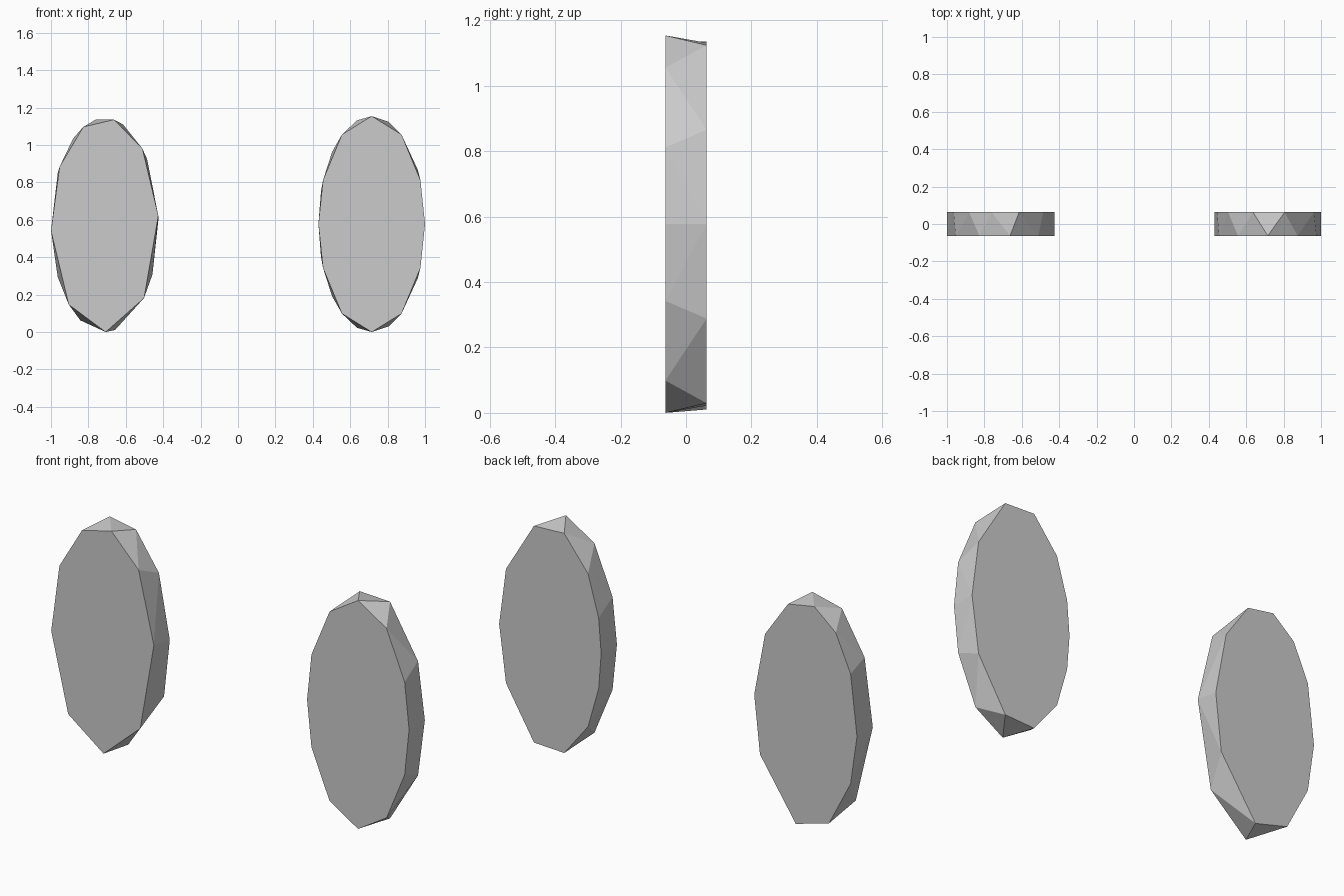
import bpy, bmesh
from math import sin, cos, radians

if "Cube" in bpy.data.objects:
    bpy.data.objects.remove(bpy.data.objects["Cube"])

HALF_DEPTH = 0.063


def faceted_pad(name, centre, radii, front_angles, back_angles):
    """Oval pad: two flat elliptical outlines joined by a triangulated rim."""
    bm = bmesh.new()
    for y, angles in ((-HALF_DEPTH, front_angles), (HALF_DEPTH, back_angles)):
        for a in map(radians, angles):
            bm.verts.new((centre[0] + radii[0] * cos(a), y,
                          centre[1] + radii[1] * sin(a)))
    bmesh.ops.convex_hull(bm, input=bm.verts[:])
    # merge the cap triangles into single flat faces
    bmesh.ops.dissolve_limit(bm, angle_limit=radians(0.3),
                             verts=bm.verts[:], edges=bm.edges[:])
    bmesh.ops.recalc_face_normals(bm, faces=bm.faces[:])
    mesh = bpy.data.meshes.new(name)
    bm.to_mesh(mesh)
    bm.free()
    obj = bpy.data.objects.new(name, mesh)
    bpy.context.collection.objects.link(obj)
    return obj


def mirrored(upper):
    """Add the below-centre copies of the angles in the upper half."""
    return upper + [-a for a in upper if a not in (0, 180)]


# Right pad: outlines symmetric top to bottom
faceted_pad("right_oval_pad", (0.715, 0.577), (0.285, 0.577),
            mirrored([0, 24, 56, 90, 124, 156, 180]),
            mirrored([0, 30, 71.5, 106, 138, 162, 180]))

# Left pad: irregular facets
faceted_pad("left_oval_pad", (-0.7125, 0.572), (0.2875, 0.572),
            [5, 45.5, 80, 113.5, 147, 183, 228, 271, 317],
            [3, 38, 70, 99.7, 126, 151, 183, 209, 243, 281, 332.5])
